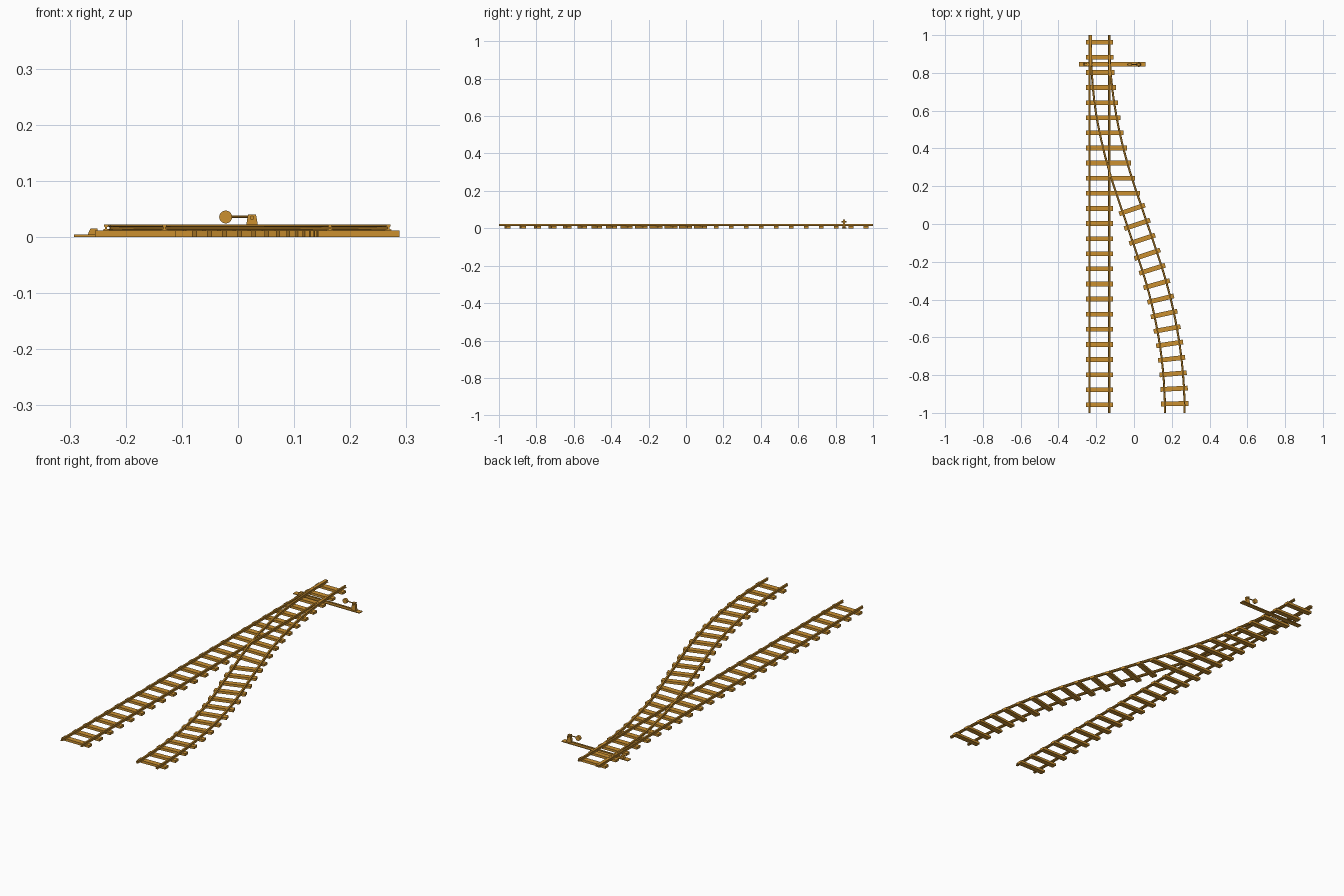
import bpy, bmesh, math
from mathutils import Matrix, Vector

cube = bpy.data.objects.get("Cube")
if cube:
    bpy.data.objects.remove(cube)

ochre = bpy.data.materials.new("ochre")
ochre.use_nodes = True
colour = (0.60, 0.28, 0.03, 1)
ochre.diffuse_color = colour
ochre.node_tree.nodes["Principled BSDF"].inputs["Base Color"].default_value = colour

STRAIGHT_X = -0.183
HALF_GAUGE = 0.052
HALF_TIE = 0.072
TIE_TOP = 0.0115


def finish(name, bm):
    bmesh.ops.recalc_face_normals(bm, faces=bm.faces)
    mesh = bpy.data.meshes.new(name)
    bm.to_mesh(mesh)
    bm.free()
    mesh.materials.append(ochre)
    obj = bpy.data.objects.new(name, mesh)
    bpy.context.collection.objects.link(obj)
    return obj


def add_box(bm, centre, size, angle=0):
    m = (Matrix.Translation(centre) @ Matrix.Rotation(angle, 4, 'Z')
         @ Matrix.Diagonal((*size, 1)))
    bmesh.ops.create_cube(bm, size=1, matrix=m)


def box(name, x0, x1, y, depth, z0, z1):
    bm = bmesh.new()
    add_box(bm, ((x0 + x1) / 2, y, (z0 + z1) / 2), (x1 - x0, depth, z1 - z0))
    return finish(name, bm)


def cylinder(name, centre, radius, depth, axis, sides=16):
    bm = bmesh.new()
    turn = Vector((0, 0, 1)).rotation_difference(Vector(axis)).to_matrix().to_4x4()
    bmesh.ops.create_cone(bm, cap_ends=True, segments=sides, radius1=radius,
                          radius2=radius, depth=depth,
                          matrix=Matrix.Translation(centre) @ turn)
    return finish(name, bm)


def prism(name, outline, y, depth):
    bm = bmesh.new()
    rings = [[bm.verts.new((x, y + s * depth / 2, z)) for x, z in outline] for s in (-1, 1)]
    for ring in rings:
        bm.faces.new(ring)
    n = len(outline)
    for i in range(n):
        j = (i + 1) % n
        bm.faces.new((rings[0][i], rings[0][j], rings[1][j], rings[1][i]))
    return finish(name, bm)


# Branch centre line: arc, straight, opposite arc
def branch(y):
    def offset(t):
        bend = min(t, 0.82)
        return bend * bend / 4.88 + (t - bend) * bend / 2.44
    middle = 0.016
    rise = offset(1) - offset(1 - abs(y))
    x = middle - math.copysign(0.2 * rise / offset(1), y)
    slope = min(1 - abs(y), 0.82) / 2.44
    return x, slope


# Rail cross-section: foot, web and head, mirrored about its middle
half = [(0.0055, 0.0115), (0.0055, 0.0130), (0.0018, 0.0145),
        (0.0018, 0.0175), (0.0038, 0.0185), (0.0038, 0.0220)]
section = half + [(-u, z) for u, z in reversed(half)]


def rail(name, stations):
    bm = bmesh.new()
    rings = []
    for x, y, slope in stations:
        n = Vector((1, slope, 0)).normalized()
        rings.append([bm.verts.new((x + n.x * u, y + n.y * u, z)) for u, z in section])
    count = len(section)
    for a, b in zip(rings, rings[1:]):
        for i in range(count):
            j = (i + 1) % count
            bm.faces.new((a[i], a[j], b[j], b[i]))
    bm.faces.new(rings[0])
    bm.faces.new(rings[-1])
    return finish(name, bm)


# Straight rails
for label, side in (("right", -1), ("left", 1)):
    x = STRAIGHT_X + side * HALF_GAUGE
    rail(f"straight_rail_{label}", [(x, -1, 0), (x, 1, 0)])


# Branch rails; the inner one closes up beside the stock rail as a blade
def branch_rail(name, side, top):
    stations = []
    steps = 40
    for i in range(steps + 1):
        y = -1 + (top + 1) * i / steps
        x, slope = branch(y)
        n = Vector((1, slope)).normalized()
        nudge = 0.009 * max(0, (y - 0.6) / 0.4) if side < 0 else 0
        shift = side * HALF_GAUGE
        end = i in (0, steps)
        stations.append((x + n.x * shift + nudge, y if end else y + n.y * shift, slope))
    rail(name, stations)


branch_rail("branch_rail_right", -1, 1)
branch_rail("branch_rail_left", 1, 0.95)

# Sleepers under the straight track, lengthened where the branch shares them
bm = bmesh.new()
for i in range(25):
    y = 0.9625 - 0.08 * i
    x0 = STRAIGHT_X - HALF_TIE
    x1 = STRAIGHT_X + HALF_TIE
    if y > 0.12:
        x1 = max(x1, branch(y)[0] + HALF_TIE)
    add_box(bm, ((x0 + x1) / 2, y, TIE_TOP / 2), (x1 - x0, 0.025, TIE_TOP))
finish("straight_sleepers", bm)

# Sleepers turned to follow the branch
bm = bmesh.new()
for i in range(14):
    y = 0.077 - 0.0791 * i
    x, slope = branch(y)
    add_box(bm, (x, y, TIE_TOP / 2), (2 * HALF_TIE, 0.025, TIE_TOP), math.atan(slope))
finish("branch_sleepers", bm)

# Points mechanism: ground plank, throw rod, end bracket
Y = 0.845
box("lever_plank", -0.292, 0.06, Y, 0.024, 0, 0.004)
box("throw_rod", -0.25, 0.03, Y, 0.006, 0.006, 0.010)
prism("end_bracket", [(-0.268, 0.004), (-0.263, 0.015), (-0.25, 0.015), (-0.25, 0.004)], Y, 0.014)

# Lever stand with pivot, arm and round weight
prism("lever_stand", [(0.013, 0.004), (0.037, 0.004), (0.034, 0.030), (0.032, 0.040),
                      (0.018, 0.040), (0.016, 0.030)], Y, 0.012)
cylinder("lever_pivot", (0.025, Y, 0.034), 0.004, 0.026, (0, 1, 0), 10)
cylinder("lever_arm", (0.002, Y, 0.036), 0.0025, 0.04, (1, 0, 0), 8)
cylinder("lever_weight", (-0.022, Y, 0.0355), 0.0115, 0.012, (0, 1, 0), 20)
